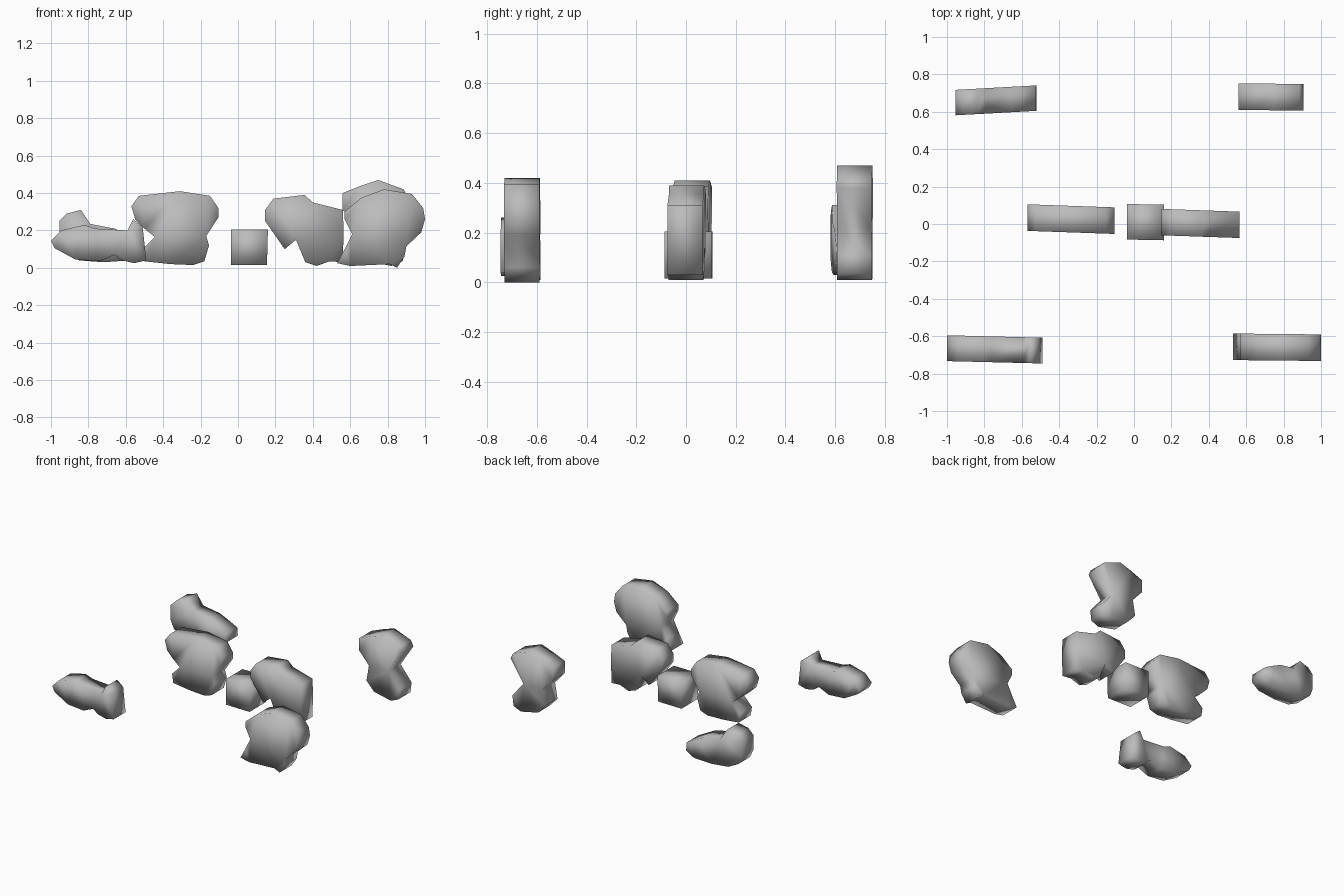
import bpy, bmesh

grey = bpy.data.materials.new("stone_grey")
grey.diffuse_color = (0.5, 0.5, 0.5, 1)


def slab(name, y_front, y_back, slope, profile):
    """Extrude an (x, z) outline through y; slope turns the slab slightly about z."""
    bm = bmesh.new()
    xc = sum(p[0] for p in profile) / len(profile)
    front = [bm.verts.new((x, y_front + slope * (x - xc), z)) for x, z in profile]
    back = [bm.verts.new((x, y_back + slope * (x - xc), z)) for x, z in profile]
    bm.faces.new(front)
    bm.faces.new(back[::-1])
    n = len(profile)
    for i in range(n):
        j = (i + 1) % n
        bm.faces.new((front[i], back[i], back[j], front[j]))
    bmesh.ops.recalc_face_normals(bm, faces=bm.faces)
    bmesh.ops.triangulate(bm, faces=[f for f in bm.faces if len(f.verts) > 4])
    for f in bm.faces:
        f.smooth = True
    me = bpy.data.meshes.new(name)
    bm.to_mesh(me)
    bm.free()
    me.materials.append(grey)
    bpy.context.collection.objects.link(bpy.data.objects.new(name, me))


# low stone, front left
slab("front_left_stone", -0.74, -0.602, -0.025, [
    (-1, .145), (-.945, .2), (-.82, .23), (-.765, .21), (-.59, .2), (-.56, .26),
    (-.51, .22), (-.49, .04), (-.555, .025), (-.62, .04), (-.66, .07), (-.74, .035),
    (-.87, .045), (-.98, .105)])

# low stone with a raised end, back left
slab("back_left_stone", 0.592, 0.728, 0.055, [
    (-.955, .14), (-.955, .25), (-.915, .29), (-.84, .31), (-.79, .235), (-.66, .21),
    (-.6, .18), (-.525, .14), (-.52, .08), (-.58, .04), (-.72, .03), (-.85, .04), (-.93, .08)])

# tall stone, front right
slab("front_right_stone", -0.73, -0.588, -0.01, [
    (.78, .42), (.93, .395), (.99, .32), (1, .26), (.98, .19), (.9, .115), (.89, .06),
    (.85, 0), (.81, .02), (.6, .01), (.53, .025), (.57, .1), (.61, .18), (.57, .26),
    (.57, .3), (.66, .375)])

# waisted stone, back right
slab("back_right_stone", 0.608, 0.75, -0.01, [
    (.75, .47), (.885, .42), (.905, .38), (.8, .22), (.89, .11), (.88, .035), (.82, .01),
    (.68, .04), (.62, .105), (.64, .22), (.56, .31), (.56, .4), (.66, .44)])

# tall stone, centre left
slab("centre_left_stone", -0.045, 0.097, -0.035, [
    (-.31, .41), (-.15, .385), (-.105, .32), (-.105, .27), (-.17, .17), (-.155, .12),
    (-.18, .035), (-.24, .015), (-.36, .02), (-.5, .035), (-.51, .1), (-.445, .165),
    (-.5, .21), (-.55, .26), (-.57, .33), (-.53, .385)])

# notched stone, centre right
slab("centre_right_stone", -0.068, 0.073, -0.035, [
    (.145, .31), (.19, .37), (.355, .39), (.4, .35), (.56, .31), (.565, .2), (.56, .03),
    (.49, .035), (.42, .01), (.36, .03), (.31, .15), (.25, .1), (.145, .25)])

# small block in the middle
slab("centre_block", -0.085, 0.105, -0.02, [
    (-.038, .015), (.155, .015), (.16, .205), (-.038, .205)])
